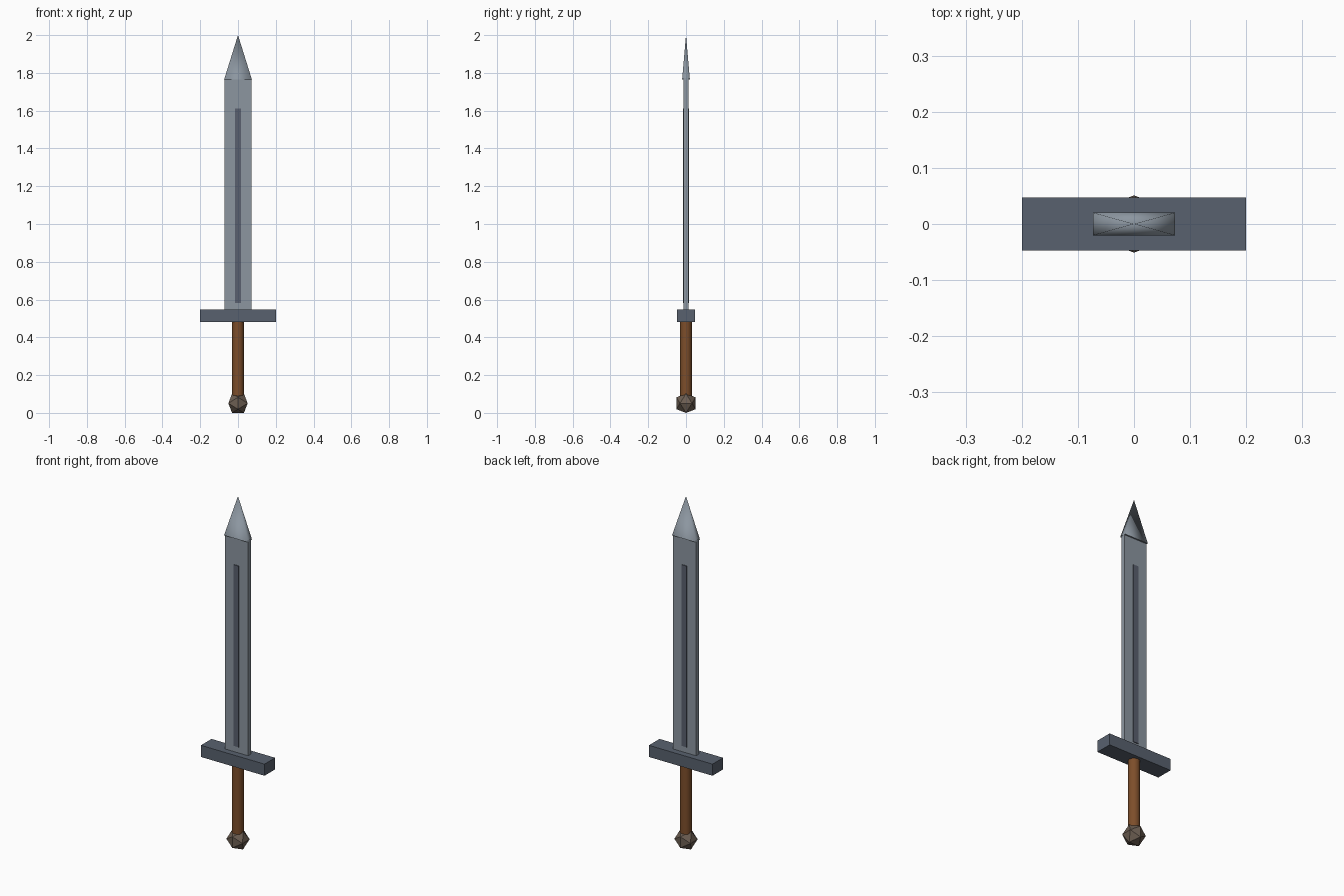
import bpy, math

if "Cube" in bpy.data.objects:
    bpy.data.objects.remove(bpy.data.objects["Cube"])


def material(name, srgb):
    m = bpy.data.materials.new(name)
    m.diffuse_color = [(c / 255 / 12.92) if c < 11 else ((c / 255 + 0.055) / 1.055) ** 2.4
                       for c in srgb] + [1]
    m.use_nodes = True
    m.node_tree.nodes["Principled BSDF"].inputs["Base Color"].default_value = m.diffuse_color
    return m


steel = material("blade steel", (140, 150, 160))
iron = material("dark iron", (88, 97, 110))
groove = material("groove grey", (90, 96, 110))
leather = material("brown leather", (125, 78, 42))
bronze = material("dull bronze", (108, 94, 82))


def finish(name, mat, smooth=None):
    o = bpy.context.object
    o.name = name
    o.data.materials.append(mat)
    bpy.ops.object.transform_apply(location=False, rotation=True, scale=True)
    if smooth:
        bpy.ops.object.shade_smooth_by_angle(angle=math.radians(smooth))
    return o


def box(name, mat, hx, hy, z0, z1):
    bpy.ops.mesh.primitive_cube_add(size=2, location=(0, 0, (z0 + z1) / 2))
    bpy.context.object.scale = (hx, hy, (z1 - z0) / 2)
    return finish(name, mat)


# Blade, raised centre strip and crossguard
box("blade", steel, 0.0725, 0.0125, 0.54, 1.77)
box("blade_strip", groove, 0.0155, 0.0165, 0.582, 1.612)
box("crossguard", iron, 0.2, 0.0475, 0.482, 0.548)

# Four-sided blade tip, slightly wider than the blade
bpy.ops.mesh.primitive_cone_add(vertices=4, radius1=math.sqrt(2), radius2=0, depth=0.235,
                                location=(0, 0, 1.8825), rotation=(0, 0, math.pi / 4))
bpy.ops.object.transform_apply(location=False, rotation=True, scale=False)
bpy.context.object.scale = (0.0735, 0.0205, 1)
finish("blade_tip", steel)
for p in bpy.context.object.data.polygons:
    p.use_smooth = len(p.vertices) == 3

# Grip
bpy.ops.mesh.primitive_cylinder_add(vertices=12, radius=0.031, depth=0.40, location=(0, 0, 0.285))
finish("grip", leather, 40)

# Faceted pommel: icosahedron standing on an edge
s, t = 0.0315, 0.051
verts = [p for a in (-s, s) for b in (-t, t) for p in ((a, 0, b), (0, b, a), (b, a, 0))]
mesh = bpy.data.meshes.new("pommel")
mesh.from_pydata(verts, [], [])
pommel = bpy.data.objects.new("pommel", mesh)
pommel.location.z = t
bpy.context.collection.objects.link(pommel)
import bmesh
bm = bmesh.new()
bm.from_mesh(mesh)
bmesh.ops.convex_hull(bm, input=bm.verts)
bmesh.ops.recalc_face_normals(bm, faces=bm.faces)
bm.to_mesh(mesh)
bm.free()
mesh.materials.append(bronze)
